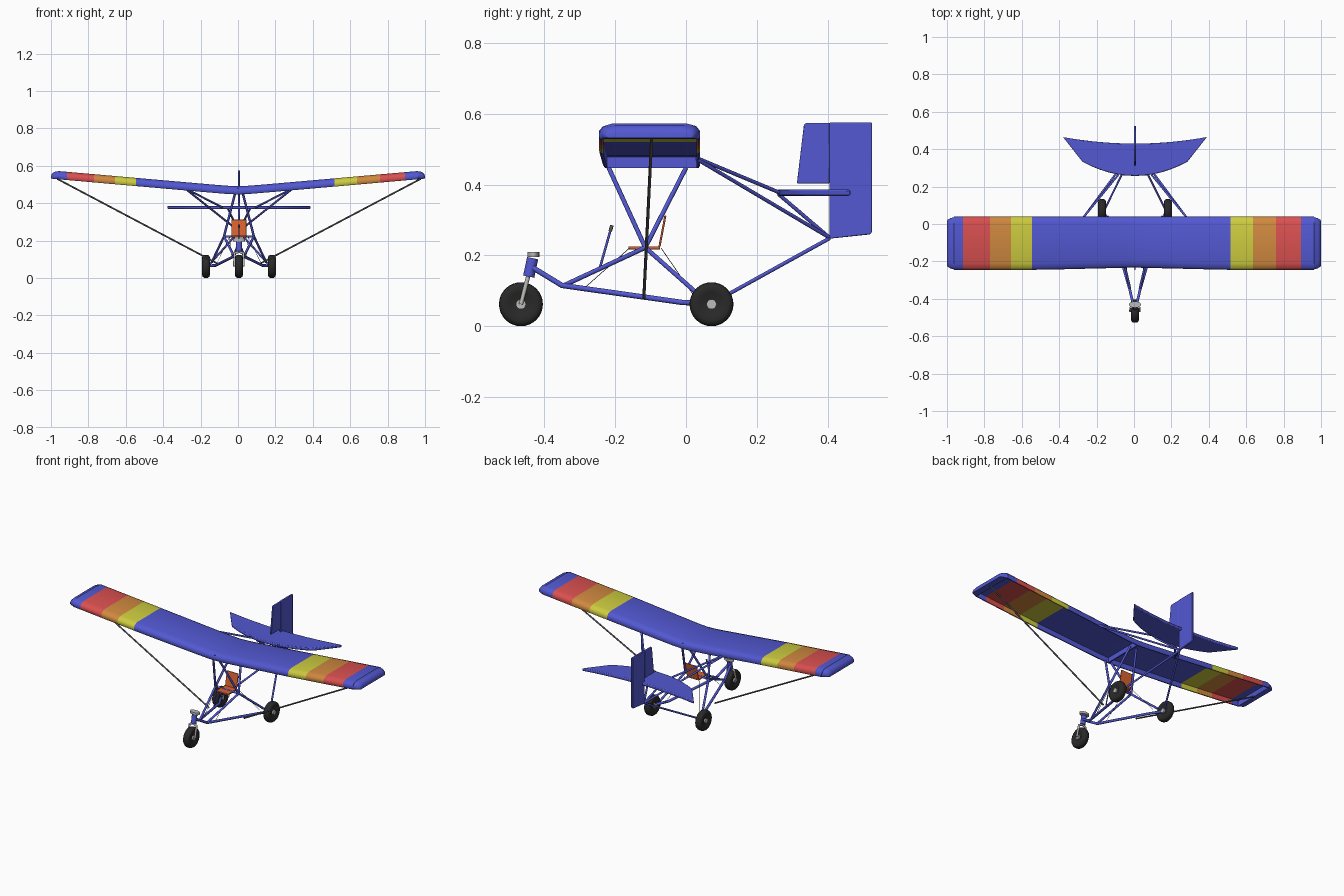
import bpy, bmesh, math
from mathutils import Vector, Matrix

if "Cube" in bpy.data.objects:
    bpy.data.objects.remove(bpy.data.objects["Cube"])

CX = 0.005  # body sits slightly right of the wing centre


def mat(name, r, g, b):
    m = bpy.data.materials.new(name)
    m.diffuse_color = (r, g, b, 1)
    m.use_nodes = True
    m.node_tree.nodes["Principled BSDF"].inputs["Base Color"].default_value = m.diffuse_color
    return m


BLUE = mat("blue", 0.085, 0.098, 0.64)
RED = mat("red", 0.70, 0.08, 0.08)
ORANGE = mat("orange", 0.63, 0.25, 0.05)
YELLOW = mat("yellow", 0.61, 0.60, 0.05)
SEAT = mat("seat orange", 0.68, 0.12, 0.03)
GREY = mat("strut grey", 0.10, 0.10, 0.10)
SILVER = mat("silver", 0.50, 0.50, 0.48)
BLACK = mat("tyre black", 0.022, 0.022, 0.022)


def finish(name, bm, mats, angle=40):
    bmesh.ops.recalc_face_normals(bm, faces=bm.faces)
    me = bpy.data.meshes.new(name)
    bm.to_mesh(me)
    bm.free()
    for m in mats:
        me.materials.append(m)
    ob = bpy.data.objects.new(name, me)
    bpy.context.collection.objects.link(ob)
    bpy.context.view_layer.objects.active = ob
    ob.select_set(True)
    bpy.ops.object.shade_smooth_by_angle(angle=math.radians(angle))
    ob.select_set(False)
    return ob


def rod(bm, a, b, r, n=10):
    a, b = Vector(a), Vector(b)
    d = b - a
    m = Matrix.Translation((a + b) / 2) @ d.to_track_quat('Z', 'Y').to_matrix().to_4x4()
    bmesh.ops.create_cone(bm, cap_ends=True, segments=n, radius1=r, radius2=r,
                          depth=d.length, matrix=m)


def tubes(name, paths, r, m, mirror=True):
    """Round tubes through the points of each path, mirrored left and right."""
    bm = bmesh.new()
    for s in ((1, -1) if mirror else (1,)):
        for path in paths:
            pts = [(CX + s * x, y, z) for x, y, z in path]
            for a, b in zip(pts, pts[1:]):
                rod(bm, a, b, r)
            for p in pts[1:-1]:
                bmesh.ops.create_uvsphere(bm, u_segments=10, v_segments=6, radius=r,
                                          matrix=Matrix.Translation(p))
    return finish(name, bm, [m])


def plate(name, pts, place, thick, m, bevel=0.0):
    """Flat polygon; place(u, v, w) maps outline and thickness to space."""
    bm = bmesh.new()
    lo = [bm.verts.new(place(u, v, -thick / 2)) for u, v in pts]
    hi = [bm.verts.new(place(u, v, thick / 2)) for u, v in pts]
    bm.faces.new(lo)
    bm.faces.new(hi)
    for i in range(len(pts)):
        j = (i + 1) % len(pts)
        bm.faces.new((lo[i], lo[j], hi[j], hi[i]))
    ob = finish(name, bm, [m])
    if bevel:
        mod = ob.modifiers.new("soft edge", 'BEVEL')
        mod.width, mod.segments = bevel, 2
    return ob


# Wing: open-bottomed shell, swept from tip to tip with a shallow V
def wing_section(x, top=1.0, inset=0.0, hollow=True):
    a = abs(x)
    z0 = 0.445 + 0.088 * math.sqrt(a * a + 0.0016) - 0.002
    f = -0.233 - 0.012 * min(1, a / 0.5) + inset
    b = 0.039 - inset
    c = 0.031 if hollow else 0.0
    prof = [(f + .005, 0), (f, .006), (f, .024), (f + .010, .036), (f + .035, .044),
            (b - .035, .044), (b - .010, .037), (b, .024), (b, .006), (b - .003, 0),
            (b - .009, 0), (b - .009, c), (f + .012, c), (f + .012, 0)]
    return [(x, y, z0 + z * top) for y, z in prof]


def wing_colour(x):
    bands = (.515, .637, .760, .893) if x > 0 else (.545, .658, .770, .914)
    i = sum(abs(x) > k for k in bands)
    return (0, 1, 2, 3, 0)[i]


half_r = [.06, .14, .28, .4, .515, .637, .760, .893, .935, .962]
half_l = [.06, .14, .28, .4, .545, .658, .770, .914, .938, .962]
tip = [(.963, .97, .002, False), (.982, .86, .008, False),
       (.995, .62, .015, False), (1.0, .32, .022, False)]
stations = [(-x, t, i, h) for x, t, i, h in reversed(tip)]
stations += [(-x, 1, 0, True) for x in reversed(half_l)] + [(0, 1, 0, True)]
stations += [(x, 1, 0, True) for x in half_r] + tip
bm = bmesh.new()
rings = [[bm.verts.new(p) for p in wing_section(*s)] for s in stations]
for k in range(len(rings) - 1):
    r0, r1 = rings[k], rings[k + 1]
    for i in range(len(r0)):
        j = (i + 1) % len(r0)
        fc = bm.faces.new((r0[i], r0[j], r1[j], r1[i]))
        fc.material_index = wing_colour((stations[k][0] + stations[k + 1][0]) / 2)
bm.faces.new(rings[0])
bm.faces.new(rings[-1])
finish("wing", bm, [BLUE, YELLOW, ORANGE, RED], 45)

# Centre rib under the wing
plate("wing_centre_rib", [(-.228, .447), (.033, .447), (.033, .481), (-.228, .481)],
      lambda u, v, w: (w, u, v), 0.008, BLUE)

# Tailplane with curved edges
xs = [-0.385 + 0.77 * i / 16 for i in range(17)]
out = [(x, .43 + .035 * (x / .385) ** 2) for x in xs]
out += [(x, .257 + .075 * (x / .28) ** 2) for x in [.28 - .56 * i / 12 for i in range(13)]]
plate("tailplane", out, lambda u, v, w: (CX + u, v, .377 + w), .018, BLUE, .005)

# Fin and rudder
plate("tail_fin", [(.313, .403), (.406, .403), (.406, .574), (.34, .574), (.333, .570)],
      lambda u, v, w: (CX + w, u, v), .010, BLUE, .003)
plate("rudder", [(.405, .247), (.519, .259), (.525, .265), (.525, .575), (.405, .575)],
      lambda u, v, w: (CX + w, u, v), .012, BLUE, .003)

# Tubular frame
node = (.08, -.115, .222)
tubes("lower_frame", [[(.008, -.432, .165), (.028, -.35, .115), (.125, -.01, .067),
                       (.172, .072, .064)]], .0075, BLUE)
tubes("cabin_frame", [
    [(.022, -.218, .447), node, (.145, .04, .085)],
    [(.022, 0, .447), node, (.026, -.345, .115)]], .0065, BLUE)
tubes("seat_crossbar", [[(-.08, -.115, .222), node]], .006, BLUE, False)
tubes("tail_booms", [
    [(.28, .03, .472), (0, .405, .25)],
    [(.28, .03, .475), (.09, .262, .378)],
    [(.06, .262, .372), (0, .405, .25)],
    [(.165, .072, .064), (0, .405, .248)]], .0055, BLUE)

# Long wing struts
tubes("wing_struts", [[(.972, -.097, .53), (.12, -.119, .08)]], .0045, GREY)

# Thin cables
tubes("cables", [[(.04, -.29, .105), (.05, -.16, .22)],
                 [(.05, -.07, .22), (.12, .03, .075)]], .001, GREY)

# Control stick
tubes("control_stick", [[(0, -.243, .165), (0, -.212, .275)]], .0035, BLUE, False)
tubes("stick_grip", [[(0, -.214, .268), (0, -.209, .285)]], .005, GREY, False)

# Seat
plate("seat_pan", [(-.042, -.163), (.042, -.163), (.042, -.073), (-.042, -.073)],
      lambda u, v, w: (CX + u, v, .221 + w), .009, SEAT, .002)
plate("seat_back", [(-.040, 0), (.040, 0), (.040, .088), (-.040, .088)],
      lambda u, v, w: (CX + u, -.075 + .19 * v + w, .224 + v), .006, SEAT, .002)


# Wheels
def wheel(name, x, y):
    c = Vector((x, y, .062))
    bm = bmesh.new()
    n, prof = 32, [(.02, .012), (.034, .019), (.047, .021), (.056, .018), (.061, .010),
                   (.062, 0), (.061, -.010), (.056, -.018), (.047, -.021),
                   (.034, -.019), (.02, -.012)]
    rings = []
    for i in range(n):
        a = 2 * math.pi * i / n
        rings.append([bm.verts.new(c + Vector((w, r * math.cos(a), r * math.sin(a))))
                      for r, w in prof])
    for i in range(n):
        p, q = rings[i], rings[(i + 1) % n]
        for k in range(len(prof) - 1):
            bm.faces.new((p[k], p[k + 1], q[k + 1], q[k]))
    bm.faces.new([r[0] for r in rings])
    bm.faces.new([r[-1] for r in rings])
    finish(name + "_tyre", bm, [BLACK])
    bm = bmesh.new()
    rod(bm, c - Vector((.021, 0, 0)), c + Vector((.021, 0, 0)), .014, 20)
    finish(name + "_hub", bm, [SILVER])


wheel("front_wheel", CX, -.466)
wheel("left_rear_wheel", CX - .176, .072)
wheel("right_rear_wheel", CX + .176, .072)

# Front fork, steering head and cap
tubes("front_fork", [[(.025, -.466, .062), (.024, -.448, .132), (0, -.446, .14)]],
      .006, SILVER)
tubes("steering_head", [[(0, -.444, .14), (0, -.433, .192)]], .016, BLUE, False)
bm = bmesh.new()
bmesh.ops.create_cone(bm, cap_ends=True, segments=20, radius1=.017, radius2=.017, depth=.014,
                      matrix=Matrix.Translation((CX, -.431, .203)) @ Matrix.Diagonal((1.9, 1, 1, 1)))
finish("steering_cap", bm, [SILVER])
